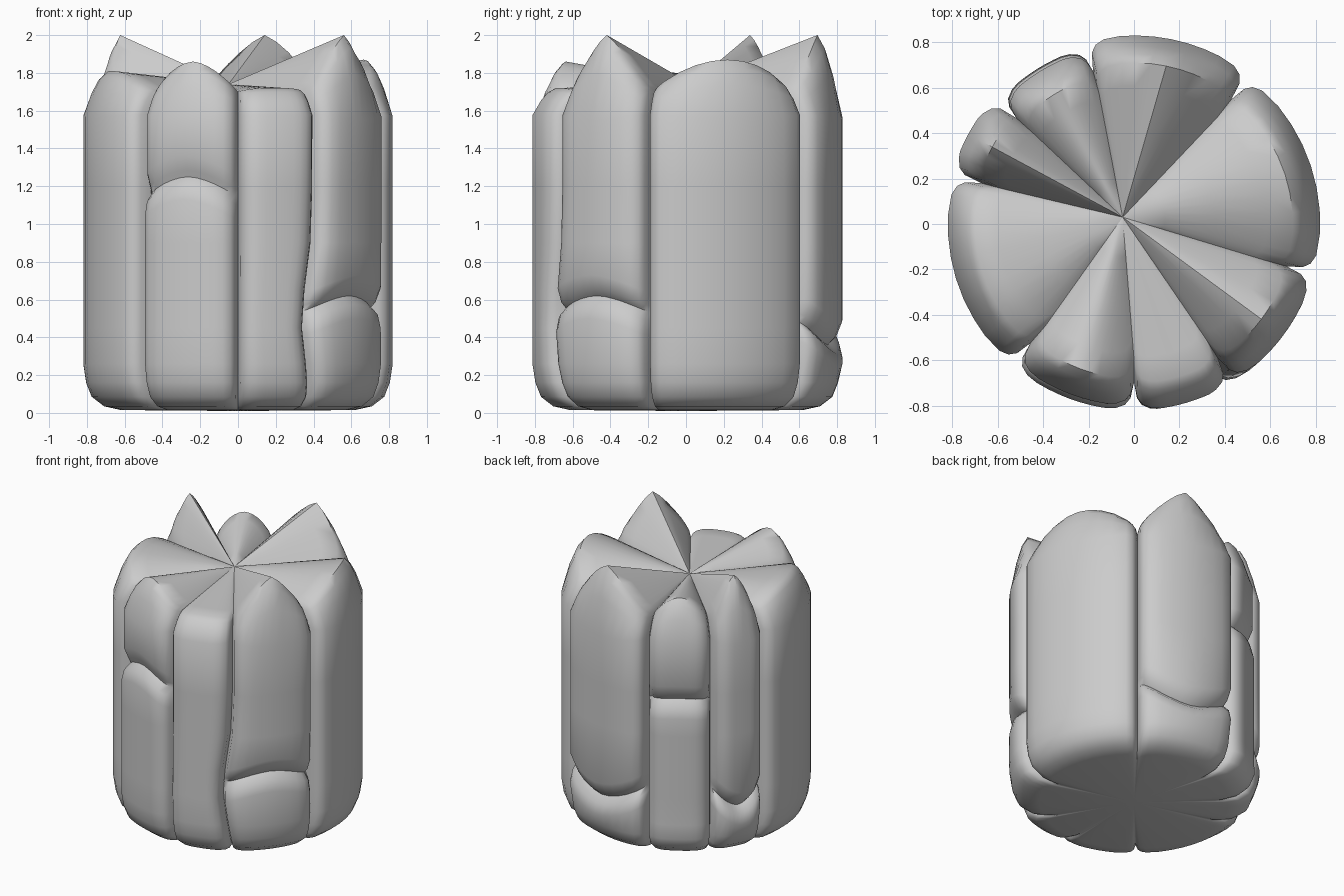
import bpy
import bmesh
from math import radians, sin, cos, exp
from mathutils import Vector

cube = bpy.data.objects.get("Cube")
if cube:
    bpy.data.objects.remove(cube)

RADIUS = 0.82
EDGE_TOP = 1.70
TOP_CENTRE = Vector((-0.05, 0.03, 1.74))
BOTTOM_CENTRE = Vector((0, 0, 0.01))
BENT_SEAM = -58

# name, seam angles, outer radius, crown peak, crown sharpness,
# crack height at (sides, middle) or None, setback above the crack
SEGMENTS = [
    ("front_right_block", -131, -90, 0.82, 1.86, 1.7, (1.14, 1.25), 0.02),
    ("front_left_block", -90, -58, 0.82, 1.72, 3.0, None, 0),
    ("left_front_peak", -58, -15.5, 0.82, 2.00, 1.25, (0.53, 0.62), 0),
    ("left_block", -15.5, 52, 0.82, 1.87, 2.0, None, 0),
    ("back_left_peak", 52, 105, 0.83, 2.00, 1.3, (0.50, 0.36), 0),
    ("back_block", 105, 138, 0.80, 1.85, 1.8, (1.13, 1.15), 0.01),
    ("back_right_peak", 138, 165, 0.83, 2.00, 1.3, (0.50, 0.36), 0),
    ("right_block", 165, 229, 0.82, 1.81, 2.6, None, 0),
]


def column_positions(width):
    """Angular steps and radius scale: rounded corners either side of a flat face."""
    corner = [(0.0, 0.85), (0.02, 0.935), (0.05, 0.972), (0.10, 0.993)]
    inner = [(0.10 + (width - 0.20) * i / 8, 1.0) for i in range(1, 8)]
    return corner + inner + [(width - a, s) for a, s in reversed(corner)]


def seam_shift(seam, z):
    """Sideways bend of the one crooked seam."""
    return -0.085 * exp(-((z - 0.48) / 0.32) ** 2) if seam == BENT_SEAM else 0


def profile(radius, crown, crack, setback, inset):
    """Outer silhouette from the base rim to the crown as (radius, height)."""
    drop = 0.12 + max(0, crown - EDGE_TOP) * 1.1
    levels = [0.26, 0.45, 0.65, 0.9, 1.2]
    rows = [(0.62, 0.015), (0.71, 0.035), (0.775, 0.085), (0.805, 0.16)]
    body = []
    if crack:
        side, middle, height = crack
        levels = [z for z in levels if min(abs(z - side), abs(z - middle)) > 0.17]
        body = [(radius, height - 0.12), (radius - 0.018 * inset, height - 0.045),
                (radius - 0.065 * inset, height),
                (radius - (0.03 + setback) * inset, height + 0.035),
                (radius - setback * inset, height + 0.11)]
    for z in levels:
        above = crack and z > crack[2]
        body.append((radius - (setback * inset if above else 0), z))
    rows += sorted(body, key=lambda p: p[1])
    back = setback * inset
    rows += [(radius - back, crown - drop), (radius - 0.045 - back, crown - 0.45 * drop),
             (radius - 0.082 - back, crown - 0.15 * drop), (radius - 0.12 - back, crown)]
    return rows


def build_segment(name, start, end, radius, peak, sharpness, crack, setback):
    a0, a1 = radians(start), radians(end)
    width = a1 - a0
    columns = column_positions(width)
    bm = bmesh.new()
    grid = []
    for offset, scale in columns:
        u = offset / width
        bulge = 1 - abs(2 * u - 1) ** sharpness
        crown = EDGE_TOP + (peak - EDGE_TOP) * bulge
        inset = 0 if scale < 0.9 else 1
        local_crack = None
        if crack:
            side, middle = crack
            rise = 1 - abs(2 * u - 1) ** 1.7
            local_crack = (side, middle, side + (middle - side) * rise)
        edge_radius = RADIUS + (radius - RADIUS) * inset
        column = []
        for r, z in profile(edge_radius, crown, local_crack, setback, inset):
            angle = a0 + offset + seam_shift(start, z) * (1 - u) + seam_shift(end, z) * u
            column.append(Vector((r * scale * cos(angle), r * scale * sin(angle), z)))
        # The crown slopes down to the shared centre
        rim = column[-1]
        column += [rim.lerp(TOP_CENTRE, t) for t in (0.15, 0.45, 0.75)]
        grid.append([bm.verts.new(p) for p in column])

    top = bm.verts.new(TOP_CENTRE)
    bottom = bm.verts.new(BOTTOM_CENTRE)
    for left, right in zip(grid, grid[1:]):
        for j in range(len(left) - 1):
            bm.faces.new((left[j], right[j], right[j + 1], left[j + 1]))
        bm.faces.new((left[-1], right[-1], top))
        bm.faces.new((right[0], left[0], bottom))

    mesh = bpy.data.meshes.new(name)
    bm.to_mesh(mesh)
    bm.free()
    obj = bpy.data.objects.new(name, mesh)
    bpy.context.collection.objects.link(obj)
    return obj


# Ring of rounded, cracked blocks
blocks = [build_segment(*segment) for segment in SEGMENTS]

bpy.ops.object.select_all(action='DESELECT')
for block in blocks:
    block.select_set(True)
bpy.context.view_layer.objects.active = blocks[0]
bpy.ops.object.shade_smooth_by_angle(angle=radians(50))
